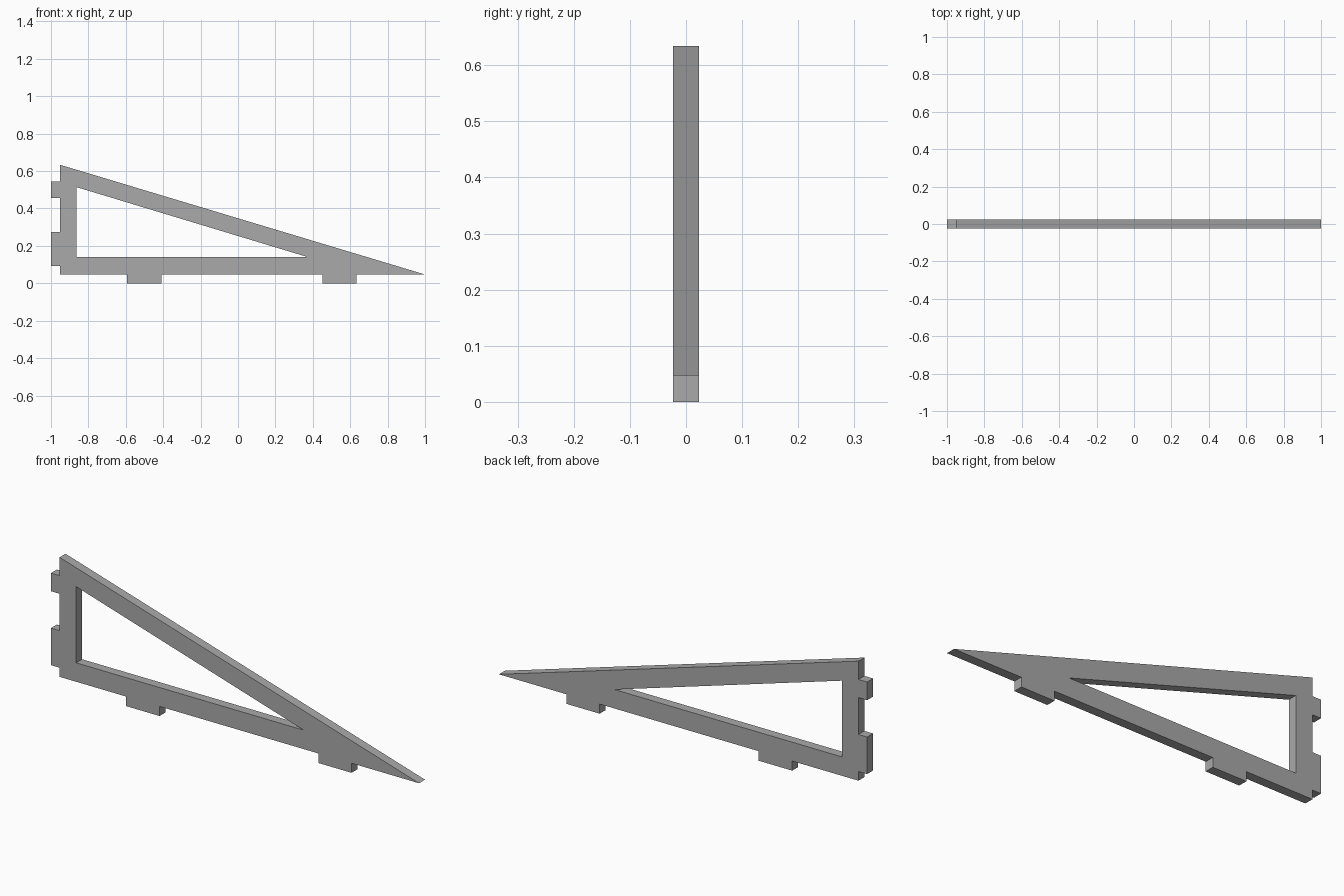
import bpy
import bmesh
from mathutils import Vector

cube = bpy.data.objects.get("Cube")
if cube:
    bpy.data.objects.remove(cube, do_unlink=True)

THICK = 0.046   # plate thickness along y
BASE = 0.047    # height of the bottom edge above the tab ends
BACK = -0.953   # upright edge, inside the tab ends

grey = bpy.data.materials.new("plain grey")
grey.use_nodes = True
colour = (0.40, 0.40, 0.40, 1)
grey.diffuse_color = colour
grey.node_tree.nodes["Principled BSDF"].inputs["Base Color"].default_value = colour


def bottom_tab(x0, x1):
    return [(x0, BASE), (x0, 0), (x1, 0), (x1, BASE)]


def back_tab(z1, z0):
    return [(BACK, z1), (-1, z1), (-1, z0), (BACK, z0)]


# Outer profile: a right triangle with two tabs on each straight edge
outline = [(BACK, BASE)]
outline += bottom_tab(-0.593, -0.41) + bottom_tab(0.453, 0.633)
outline += [(1, BASE), (BACK, 0.634)]
outline += back_tab(0.544, 0.455) + back_tab(0.274, 0.092)

# Triangular opening
opening = [(-0.863, 0.14), (0.373, 0.14), (-0.863, 0.514)]

# Fill between both loops and extrude into a plate
bm = bmesh.new()
edges = []
for loop in (outline, opening):
    verts = [bm.verts.new((x, -THICK / 2, z)) for x, z in loop]
    edges += [bm.edges.new((a, b)) for a, b in zip(verts, verts[1:] + verts[:1])]
bmesh.ops.triangle_fill(bm, edges=edges, use_beauty=True, normal=Vector((0, -1, 0)))
result = bmesh.ops.extrude_face_region(bm, geom=bm.faces[:], use_keep_orig=True)
moved = [v for v in result["geom"] if isinstance(v, bmesh.types.BMVert)]
bmesh.ops.translate(bm, verts=moved, vec=(0, THICK, 0))
bmesh.ops.recalc_face_normals(bm, faces=bm.faces[:])

mesh = bpy.data.meshes.new("triangular_bracket")
bm.to_mesh(mesh)
bm.free()
mesh.materials.append(grey)
bracket = bpy.data.objects.new("triangular_bracket", mesh)
bpy.context.collection.objects.link(bracket)
